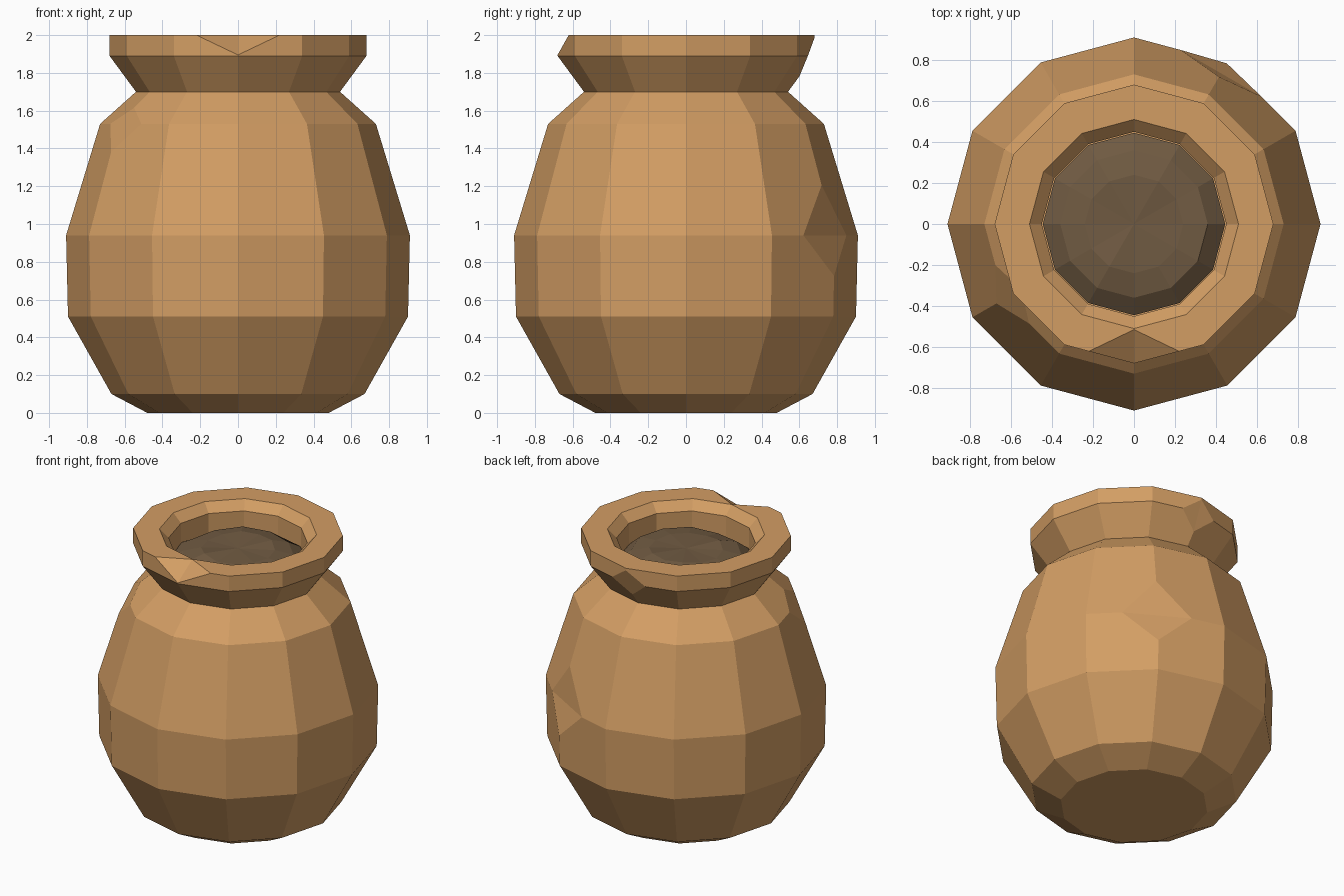
import bpy, bmesh, math, random
from mathutils import Vector

if "Cube" in bpy.data.objects:
    bpy.data.objects.remove(bpy.data.objects["Cube"])

random.seed(3)
SIDES = 12


def material(name, rgb):
    m = bpy.data.materials.new(name)
    m.diffuse_color = (*rgb, 1)
    m.use_nodes = True
    m.node_tree.nodes["Principled BSDF"].inputs["Base Color"].default_value = m.diffuse_color
    return m


clay = material("tan clay", (0.65, 0.34, 0.127))
soil = material("dark brown fill", (0.165, 0.105, 0.055))


def ring_point(r, z, step):
    a = 2 * math.pi * step / SIDES
    return Vector((r * math.cos(a), r * math.sin(a), z))


def make_object(name, bm, mat):
    bmesh.ops.recalc_face_normals(bm, faces=bm.faces)
    me = bpy.data.meshes.new(name)
    bm.to_mesh(me)
    bm.free()
    me.materials.append(mat)
    ob = bpy.data.objects.new(name, me)
    bpy.context.collection.objects.link(ob)
    return ob


def lathe(name, profile, mat, jitter=0.0):
    """Closed solid of revolution, capped at both ends."""
    bm = bmesh.new()
    rings = []
    for r, z in profile:
        rings.append([bm.verts.new(ring_point(r, z + random.uniform(-jitter, jitter), i))
                      for i in range(SIDES)])
    for a, b in zip(rings, rings[1:]):
        for i in range(SIDES):
            j = (i + 1) % SIDES
            bm.faces.new((a[i], a[j], b[j], b[i]))
    bm.faces.new(rings[0])
    top = bm.faces.new(rings[-1])
    if jitter:
        bmesh.ops.poke(bm, faces=[top])
    return make_object(name, bm, mat)


# Jar: outside wall, lip, and inside of the mouth
profile = [(0.48, 0), (0.67, 0.10), (0.90, 0.51), (0.91, 0.94), (0.73, 1.53),
           (0.54, 1.70), (0.68, 1.89), (0.68, 2.0), (0.51, 2.0), (0.45, 1.94), (0.45, 1.72)]
jar = lathe("jar", profile, clay)


def chip(points, apex):
    """Knock a faceted chip out of the jar with a convex cutter."""
    bm = bmesh.new()
    for p in list(points) + [apex]:
        bm.verts.new(p)
    bmesh.ops.convex_hull(bm, input=bm.verts)
    cutter = make_object("chip_cutter", bm, clay)
    cutter.hide_render = True
    mod = jar.modifiers.new("chip", 'BOOLEAN')
    mod.operation = 'DIFFERENCE'
    mod.solver = 'EXACT'
    mod.object = cutter
    bpy.context.view_layer.objects.active = jar
    bpy.ops.object.modifier_apply(modifier=mod.name)
    bpy.data.objects.remove(cutter)


def corner_chip(ring, step, side, up, down):
    """Chip one corner of the wall; the fractions run along its edges."""
    v = ring_point(*profile[ring], step)
    ends = [(ring, step - 1, side), (ring, step + 1, side),
            (ring + 1, step, up), (ring - 1, step, down)]
    pts = [v.lerp(ring_point(*profile[k], s), t) for k, s, t in ends]
    chip(pts, Vector((v.x * 1.15, v.y * 1.15, v.z)))


# Chips in the lip (front top, back lower edge) and in the wall
chip([(-0.22, -0.621, 2), (0.22, -0.621, 2), (0, -0.515, 2), (0, -0.68, 1.895)], (0, -0.9, 2.1))
chip([(-0.13, 0.645, 1.89), (0.13, 0.645, 1.89), (0, 0.68, 1.985), (0, 0.60, 1.78)], (0, 0.9, 1.85))
corner_chip(4, 7, 0.45, 0.5, 0.25)
corner_chip(3, 2, 0.5, 0.45, 0.5)

# Rough fill seen inside the mouth
lathe("fill", [(0.44, 1.70), (0.445, 1.80), (0.36, 1.86), (0.24, 1.885)], soil, 0.014)
